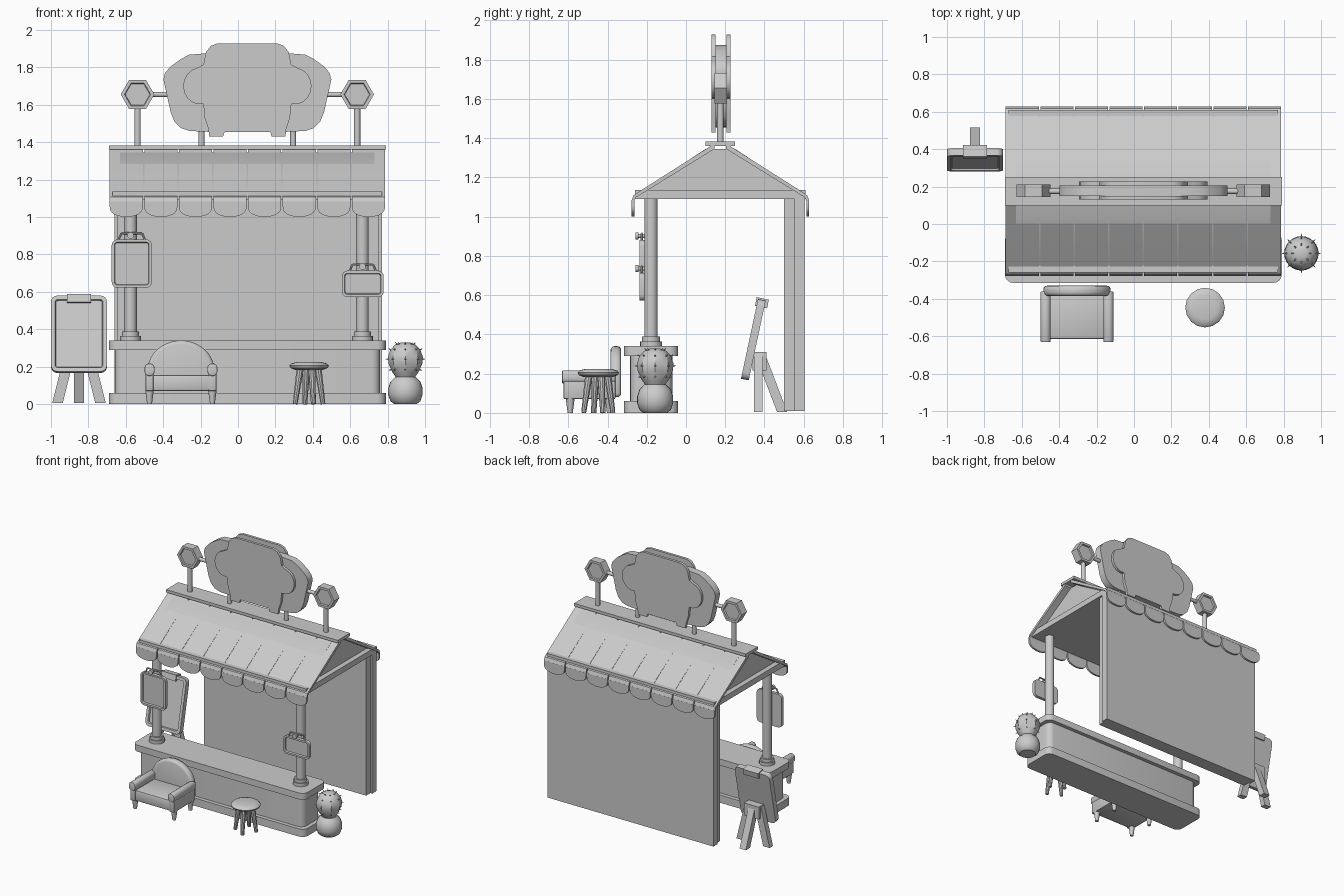
import bpy, bmesh, math
from mathutils import Vector, Matrix

cube = bpy.data.objects.get("Cube")
if cube:
    bpy.data.objects.remove(cube)

grey = bpy.data.materials.new("plain grey")
grey.use_nodes = True
GREY = (0.6, 0.6, 0.6, 1)
grey.diffuse_color = GREY
grey.node_tree.nodes["Principled BSDF"].inputs["Base Color"].default_value = GREY
CX, CY = 0.05, 0.175   # middle of the stall and of its ridge


def finish(name, bm, bevel=0, segs=2, angle=35):
    if bevel:
        edges = [e for e in bm.edges if e.calc_face_angle(0) > 0.9]
        bmesh.ops.bevel(bm, geom=edges, offset=bevel, segments=segs, profile=0.5,
                        affect='EDGES', clamp_overlap=True)
    bmesh.ops.recalc_face_normals(bm, faces=bm.faces)
    for f in bm.faces:
        f.smooth = True
    for e in bm.edges:
        e.smooth = e.calc_face_angle(0) < math.radians(angle)
    me = bpy.data.meshes.new(name)
    bm.to_mesh(me)
    bm.free()
    me.materials.append(grey)
    ob = bpy.data.objects.new(name, me)
    bpy.context.collection.objects.link(ob)
    return ob


def plate(name, pts, axis, lo, hi, bevel=0, rim=0, segs=2):
    """Extrude a 2D outline along an axis; rim sinks a framed panel in the low face."""
    bm = bmesh.new()
    put = {'x': lambda u, v: (lo, u, v), 'y': lambda u, v: (u, lo, v),
           'z': lambda u, v: (u, v, lo)}[axis]
    face = bm.faces.new([bm.verts.new(put(u, v)) for u, v in pts])
    ext = bmesh.ops.extrude_face_region(bm, geom=[face], use_keep_orig=True)
    move = Vector([hi - lo if a == axis else 0 for a in 'xyz'])
    bmesh.ops.translate(bm, vec=move,
                        verts=[g for g in ext['geom'] if isinstance(g, bmesh.types.BMVert)])
    bmesh.ops.recalc_face_normals(bm, faces=bm.faces)
    if rim:
        bmesh.ops.inset_individual(bm, faces=[face], thickness=rim)
        bmesh.ops.inset_individual(bm, faces=[face], thickness=0.004, depth=-0.012)
    return finish(name, bm, bevel, segs)


def rect(x0, x1, y0, y1, r=0, n=4):
    if not r:
        return [(x0, y0), (x1, y0), (x1, y1), (x0, y1)]
    pts = []
    corners = [(x1 - r, y1 - r), (x0 + r, y1 - r), (x0 + r, y0 + r), (x1 - r, y0 + r)]
    for k, (cx, cy) in enumerate(corners):
        for i in range(n + 1):
            a = math.pi / 2 * (k + i / n)
            pts.append((cx + r * math.cos(a), cy + r * math.sin(a)))
    return pts


def box(name, x0, x1, y0, y1, z0, z1, bevel=0, segs=2):
    return plate(name, rect(x0, x1, y0, y1), 'z', z0, z1, bevel, 0, segs)


def rod(name, a, b, r0, r1=None, n=16):
    a, b = Vector(a), Vector(b)
    bm = bmesh.new()
    bmesh.ops.create_cone(bm, cap_ends=True, segments=n, radius1=r0,
                          radius2=r0 if r1 is None else r1, depth=(b - a).length)
    turn = (b - a).to_track_quat('Z', 'Y').to_matrix().to_4x4()
    bmesh.ops.transform(bm, matrix=Matrix.Translation((a + b) / 2) @ turn, verts=bm.verts)
    return finish(name, bm)


def lathe(name, prof, x, y, n=24, ribs=0):
    bm = bmesh.new()
    rings = []
    for r, z in prof:
        ring = []
        for i in range(n):
            k = r * (1 - ribs * (i % 2))
            a = math.tau * i / n
            ring.append(bm.verts.new((x + k * math.cos(a), y + k * math.sin(a), z)))
        rings.append(ring)
    for p, q in zip(rings, rings[1:]):
        for i in range(n):
            bm.faces.new((p[i], p[(i + 1) % n], q[(i + 1) % n], q[i]))
    bm.faces.new(rings[0])
    bm.faces.new(rings[-1])
    return finish(name, bm)


def mirrored(half, cx=CX):
    return [(cx + u, v) for u, v in half] + [(cx - u, v) for u, v in reversed(half)]


# Counter
box_parts = (("counter_base", 0, 0.06, 0), ("counter_body", 0.06, 0.29, 0.03),
             ("counter_top", 0.29, 0.34, 0))
for name, z0, z1, d in box_parts:
    plate(name, rect(-0.69 + d, 0.79 - d, -0.315 + d, -0.04 - d, 0.045), 'z', z0, z1)

# Front columns with stepped feet
for side, x in (("right", -0.575), ("left", 0.665)):
    rod(side + "_column", (x, -0.178, 0.34), (x, -0.178, 1.1), 0.034, n=20)
    rod(side + "_column_foot", (x, -0.178, 0.34), (x, -0.178, 0.365), 0.056, n=20)
    rod(side + "_column_collar", (x, -0.178, 0.365), (x, -0.178, 0.388), 0.046, n=20)

# Back wall in two layers, ceiling and gable block
box("back_wall_inner", -0.645, 0.755, 0.5, 0.552, 0.01, 1.1)
box("back_wall_outer", -0.66, 0.77, 0.552, 0.605, 0.01, 1.1)
box("ceiling", -0.67, 0.77, -0.26, 0.61, 1.09, 1.135)
plate("gable", [(-0.23, 1.13), (0.1, 1.345), (0.25, 1.345), (0.58, 1.13)], 'x', -0.63, 0.73)
box("ridge_cap", -0.69, 0.79, 0.1, 0.25, 1.36, 1.382)

# Striped awning: sloped strips that bend into scalloped flaps
W = 1.48 / 8
slope = [(0.03, 1.372), (0.4, 1.137), (0.443, 1.108), (0.453, 1.08),
         (0.438, 1.08), (0.43, 1.098), (0.03, 1.345)]
for s in (-1, 1):
    for i in range(8):
        x0 = -0.69 + i * W + 0.004
        x1 = x0 + W - 0.008
        plate("awning_strip", [(CY + s * u, v) for u, v in slope], 'x', x0, x1)
        mid, hw = (x0 + x1) / 2, (x1 - x0) / 2
        arc = [(mid + hw * math.cos(a), 1.055 - 0.055 * math.sin(a) ** 0.8)
               for a in [math.pi * k / 12 for k in range(13)]]
        plate("awning_flap", [(x1, 1.082)] + arc + [(x0, 1.082)], 'y',
              CY + s * 0.438, CY + s * 0.453)

# Roof sign: backing board, front and back cut-out plates
board = [(0.22, 1.875), (0.31, 1.868), (0.355, 1.845), (0.41, 1.805), (0.44, 1.77),
         (0.449, 1.735), (0.41, 1.56), (0.39, 1.51), (0.355, 1.475), (0.31, 1.46), (0.2, 1.455)]
plate("sign_board", mirrored(board), 'y', 0.15, 0.207)
cloud = [(0.16, 1.928), (0.195, 1.915), (0.222, 1.88), (0.235, 1.815)]
cloud += [(0.253 + 0.09 * math.cos(a), 1.7 + 0.098 * math.sin(a))
          for a in [math.radians(80 - 20 * k) for k in range(9)]]
cloud += [(0.235, 1.603), (0.228, 1.53), (0.208, 1.47), (0.204, 1.43), (0.13, 1.43), (0.122, 1.455)]
plate("sign_front_plate", mirrored(cloud), 'y', 0.13, 0.15)
plate("sign_back_plate", mirrored(cloud), 'y', 0.207, 0.227)

# Sign posts and hexagonal lamps
for s in (-1, 1):
    x = CX + s * 0.587
    rod("sign_post", (CX + s * 0.245, CY, 1.38), (CX + s * 0.245, CY, 1.5), 0.016)
    rod("lamp_post", (x, CY, 1.38), (x, CY, 1.6), 0.017)
    rod("lamp_arm", (x, CY, 1.655), (CX + s * 0.4, CY, 1.655), 0.014)
    hexagon = [(x + 0.09 * math.cos(k * math.pi / 3), 1.655 + 0.09 * math.sin(k * math.pi / 3))
               for k in range(6)]
    plate("lamp_front", hexagon, 'y', 0.145, CY, rim=0.02)
    plate("lamp_back", hexagon, 'y', 0.21, CY, rim=0.02)

# Hanging boards on the columns
for x, z0, z1, hw, px in ((-0.568, 0.622, 0.88, 0.107, -0.575), (0.667, 0.572, 0.713, 0.112, 0.665)):
    plate("hanging_board", rect(x - hw, x + hw, z0, z1, 0.03), 'y', -0.237, -0.212, rim=0.014)
    top = z1 + 0.033
    loop = [(x - 0.07, z1), (x - 0.055, top), (x + 0.055, top), (x + 0.07, z1)]
    for (ax, az), (bx, bz) in zip(loop, loop[1:]):
        rod("board_hanger", (ax, -0.225, az), (bx, -0.225, bz), 0.006, n=8)
    rod("hanger_peg", (px, -0.245, z1 + 0.022), (px, -0.19, z1 + 0.022), 0.01, n=12)
    rod("hanger_knob", (px, -0.257, z1 + 0.022), (px, -0.243, z1 + 0.022), 0.018, n=12)

# Easel with a tilted framed board
ex = -0.85
tilt = Matrix.Translation((0, 0.3, 0.17)) @ Matrix.Rotation(math.radians(-12), 4, 'X')
for ob in (plate("easel_board", rect(ex - 0.15, ex + 0.15, 0, 0.415, 0.035), 'y', -0.02, 0.02, rim=0.022),
           box("easel_clip", ex - 0.065, ex + 0.065, -0.028, 0.035, 0.378, 0.423)):
    ob.data.transform(tilt)
box("easel_block", ex - 0.065, ex + 0.065, 0.338, 0.41, 0.215, 0.31)


def leg(name, x0, x1, y0, y1, z1, w, d):
    bar = box(name, -w, w, -d, d, 0, 1)
    for v in bar.data.vertices:
        t = v.co.z
        v.co = (v.co.x + x0 + t * (x1 - x0), v.co.y + y0 + t * (y1 - y0), 0.005 + t * z1)


for s in (-1, 1):
    leg("easel_front_leg", ex + s * 0.115, ex + s * 0.04, 0.368, 0.368, 0.3, 0.028, 0.021)
leg("easel_back_leg", ex, ex, 0.49, 0.375, 0.3, 0.027, 0.026)

# Armchair
ax = -0.305
box("armchair_seat", ax - 0.16, ax + 0.16, -0.615, -0.36, 0.07, 0.155, 0.012)
arch = [(ax + 0.18 * math.cos(a), 0.175 + 0.165 * math.sin(a))
        for a in [math.pi * k / 20 for k in range(21)]]
plate("armchair_back", [(ax + 0.18, 0.08)] + arch + [(ax - 0.18, 0.08)], 'y', -0.385, -0.33, 0.02, 0, 3)
for s in (-1, 1):
    x = ax + s * 0.168
    box("armchair_arm", x - 0.022, x + 0.022, -0.625, -0.36, 0.07, 0.19, 0.008)
    plate("armchair_armrest", rect(x - 0.027, x + 0.027, 0.15, 0.217, 0.025), 'y', -0.632, -0.36, 0.006)
    for y in (-0.59, -0.39):
        rod("armchair_leg", (x, y, 0), (x, y, 0.075), 0.013, 0.023, n=12)

# Stool
sx, sy = 0.38, -0.447
lathe("stool_seat", [(0.075, 0.183), (0.1, 0.193), (0.106, 0.205), (0.095, 0.217), (0.065, 0.224)],
      sx, sy, 16)
for k in range(4):
    c, s = math.cos(0.3 + k * math.pi / 2), math.sin(0.3 + k * math.pi / 2)
    rod("stool_leg", (sx + 0.078 * c, sy + 0.078 * s, 0), (sx + 0.05 * c, sy + 0.05 * s, 0.19),
        0.013, 0.02, n=10)

# Potted cactus with spines
px, py = 0.895, -0.157
lathe("cactus_pot", [(0.06, 0), (0.08, 0.015), (0.092, 0.05), (0.092, 0.085), (0.08, 0.12), (0.055, 0.145)],
      px, py)
lathe("cactus_body", [(0.045, 0.135), (0.07, 0.17), (0.09, 0.215), (0.094, 0.25), (0.08, 0.29),
                      (0.055, 0.317), (0.025, 0.328)], px, py, 16, 0.06)
for r, z, up in ((0.075, 0.185, -0.3), (0.092, 0.24, 0), (0.078, 0.29, 0.5), (0.045, 0.32, 1)):
    for k in range(8):
        d = Vector((math.cos(k * math.pi / 4), math.sin(k * math.pi / 4), up)).normalized()
        p = Vector((px + r * d.x / math.hypot(d.x, d.y), py + r * d.y / math.hypot(d.x, d.y), z))
        rod("cactus_spine", p - d * 0.006, p + d * 0.014, 0.006, 0.001, n=6)
